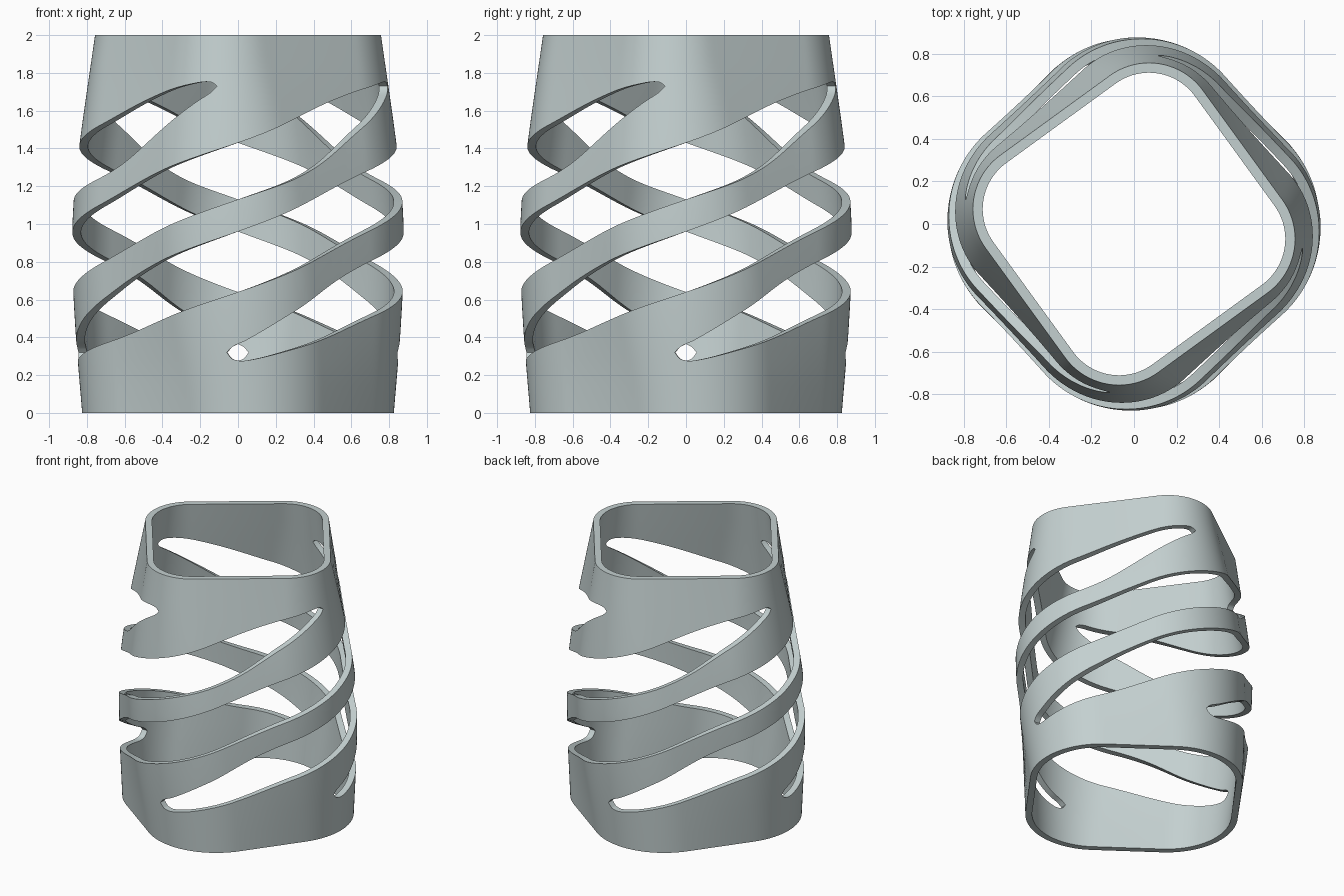
import bpy, bmesh
from math import sin, cos, atan2, sqrt, radians, degrees, hypot

if "Cube" in bpy.data.objects:
    bpy.data.objects.remove(bpy.data.objects["Cube"])

WALL = 0.046
# spiral slot: angle, lower edge, upper edge
SLOT = [(-4, .32, .32), (-2, .285, .35), (3, .277, .385), (20, .335, .53), (45, .43, .72),
        (90, .64, .96), (135, .89, 1.21), (180, 1.13, 1.43), (213, 1.30, 1.60),
        (238, 1.50, 1.70), (255, 1.655, 1.75), (260, 1.70, 1.75), (262, 1.73, 1.73)]
# body: height, reach along the axes
REACH = [(0, .825), (.4, .858), (.65, .872), (.95, .877), (1.1, .872), (1.4, .842), (2, .757)]
# body: height, twist in degrees, squareness
TWIST = [(0, 9, .34), (1, -3, .32), (2, -9, .45)]


def curve(table, t, col):
    """Smooth interpolation of one column of a table."""
    n = len(table)
    i = max(k for k in range(n - 1) if k == 0 or table[k][0] <= t)

    def slope(k):
        a, b = table[max(k - 1, 0)], table[min(k + 1, n - 1)]
        return (b[col] - a[col]) / (b[0] - a[0])
    a, b = table[i], table[i + 1]
    h = b[0] - a[0]
    u = (t - a[0]) / h
    v = 1 - u
    return (a[col] * (1 + 2 * u) * v * v + b[col] * (3 - 2 * u) * u * u
            + h * u * v * (slope(i) * v - slope(i + 1) * u))


def radius(angle, z, depth):
    """Distance to a twisted rounded square, moved inwards by depth."""
    twist, d = curve(TWIST, z, 1), curve(TWIST, z, 2)
    c = curve(REACH, z, 1) - d * cos(radians(twist)) - depth
    a = abs(radians((angle - twist + 45) % 90 - 45))
    r = d * cos(a) + sqrt(max(c * c - (d * sin(a)) ** 2, 0))
    if r * sin(a) > c * sin(radians(45)):
        r = (c + d * cos(radians(45))) / cos(radians(45) - a)
    return r


def open_slots(angle):
    """Positions along each of the four slots that cross this angle."""
    found = [angle + 90 * k for k in range(-4, 5)]
    return [s for s in found if SLOT[0][0] <= s <= SLOT[-1][0]]


def column(angle):
    zs = {0.0, 2.0}
    for s in open_slots(angle):
        zs |= {round(curve(SLOT, s, 1), 5), round(curve(SLOT, s, 2), 5)}
    return sorted(zs)


def bands(angle, middle):
    """Solid height ranges at an angle, for the slots open at the middle."""
    cuts = [0.0]
    for s in open_slots(middle):
        s += angle - middle
        cuts += [round(curve(SLOT, s, 1), 5), round(curve(SLOT, s, 2), 5)]
    cuts.append(2.0)
    return list(zip(cuts[::2], cuts[1::2]))


# Outer skin laid out on a unit cylinder, with the slots left open
bm = bmesh.new()
cols = [{z: bm.verts.new((sin(radians(a)), -cos(radians(a)), z)) for z in column(a)}
        for a in range(360)]
for a in range(360):
    left, right = cols[a], cols[(a + 1) % 360]
    for (l0, l1), (r0, r1) in zip(bands(a, a + .5), bands(a + 1, a + .5)):
        ring = [right[z] for z in sorted(right) if r0 <= z <= r1]
        ring = [left[z] for z in sorted(left, reverse=True) if l0 <= z <= l1] + ring
        if len(ring) > 2:
            bm.faces.new(ring)

# Level rows so that the body can bulge
for k in range(1, 14):
    bmesh.ops.bisect_plane(bm, geom=bm.verts[:] + bm.edges[:] + bm.faces[:], dist=1e-5,
                           plane_co=(0, 0, k / 7), plane_no=(0, 0, 1))

# Wall thickness, then the final shape
made = bmesh.ops.extrude_face_region(bm, geom=bm.faces[:], use_keep_orig=True)
for v in made["geom"]:
    if isinstance(v, bmesh.types.BMVert):
        v.co.x *= .5
        v.co.y *= .5
for v in bm.verts:
    angle = atan2(v.co.x, -v.co.y)
    depth = WALL if hypot(v.co.x, v.co.y) < .75 else 0
    r = radius(degrees(angle), v.co.z, depth)
    v.co.x, v.co.y = r * sin(angle), -r * cos(angle)
bmesh.ops.recalc_face_normals(bm, faces=bm.faces[:])

mesh = bpy.data.meshes.new("slotted_sleeve")
bm.to_mesh(mesh)
bm.free()
sleeve = bpy.data.objects.new("slotted_sleeve", mesh)
bpy.context.collection.objects.link(sleeve)

mat = bpy.data.materials.new("pale_grey_teal")
mat.use_nodes = True
color = (.55, .63, .63, 1)
mat.diffuse_color = color
mat.node_tree.nodes["Principled BSDF"].inputs["Base Color"].default_value = color
mesh.materials.append(mat)

bpy.context.view_layer.objects.active = sleeve
sleeve.select_set(True)
bpy.ops.object.shade_smooth_by_angle(angle=radians(35))
